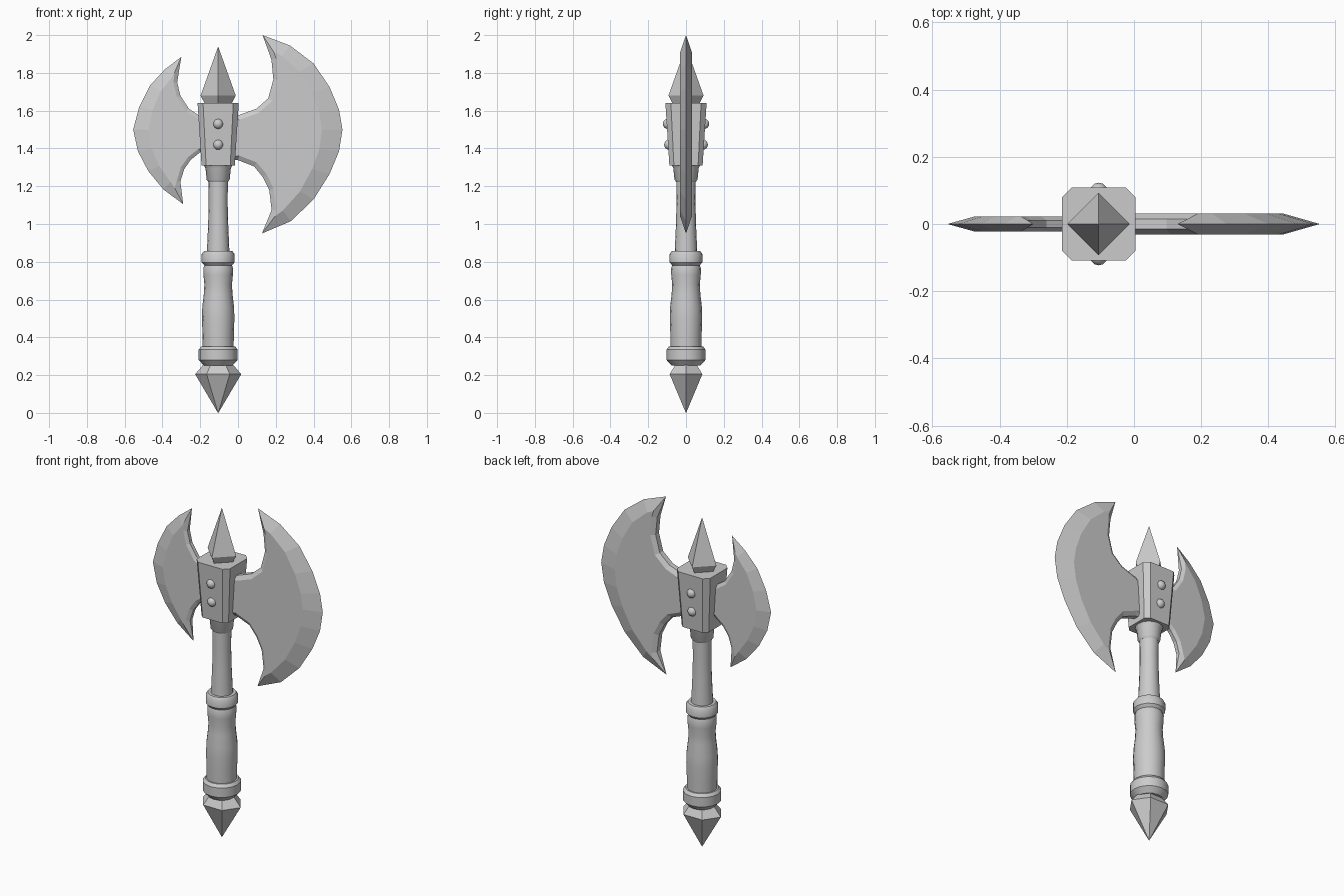
import bpy, bmesh, math
from mathutils import Vector

if "Cube" in bpy.data.objects:
    bpy.data.objects.remove(bpy.data.objects["Cube"])

AXIS = -0.105  # x position of the shaft


def finish(name, bm, smooth=None):
    bmesh.ops.recalc_face_normals(bm, faces=bm.faces)
    me = bpy.data.meshes.new(name)
    bm.to_mesh(me)
    bm.free()
    ob = bpy.data.objects.new(name, me)
    bpy.context.collection.objects.link(ob)
    if smooth:
        bpy.ops.object.select_all(action='DESELECT')
        ob.select_set(True)
        bpy.context.view_layer.objects.active = ob
        bpy.ops.object.shade_smooth_by_angle(angle=math.radians(smooth))
    return ob


def loft(name, rings, smooth=None):
    """Skin a stack of equal-length closed loops and cap both ends."""
    bm = bmesh.new()
    loops = [[bm.verts.new(p) for p in r] for r in rings]
    for a, b in zip(loops, loops[1:]):
        for i in range(len(a)):
            j = (i + 1) % len(a)
            bm.faces.new((a[i], a[j], b[j], b[i]))
    bm.faces.new(loops[0])
    bm.faces.new(loops[-1])
    bmesh.ops.remove_doubles(bm, verts=bm.verts, dist=0.0005)
    return finish(name, bm, smooth)


def lathe(name, profile, sides=16, ys=1.0, smooth=35):
    rings = [[(AXIS + r * math.cos(math.tau * i / sides),
               ys * r * math.sin(math.tau * i / sides), z)
              for i in range(sides)] for r, z in profile]
    return loft(name, rings, smooth)


# Handle, from the bottom up
lathe("pommel", [(0.001, 0), (0.122, 0.205), (0.075, 0.26)], 6, 0.82, None)
lathe("lower_collar", [(0.075, 0.25), (0.103, 0.28), (0.103, 0.335), (0.09, 0.352)])
lathe("grip", [(0.082, 0.34), (0.083, 0.42), (0.086, 0.5), (0.084, 0.56), (0.076, 0.63),
               (0.073, 0.68), (0.078, 0.73), (0.079, 0.765), (0.07, 0.79)])
lathe("middle_collar", [(0.07, 0.778), (0.087, 0.797), (0.087, 0.84), (0.076, 0.856)])
lathe("shaft", [(0.06, 0.84), (0.058, 0.89), (0.053, 1.0), (0.05, 1.12), (0.052, 1.25)])
lathe("upper_collar", [(0.052, 1.222), (0.061, 1.235), (0.067, 1.295), (0.076, 1.312)])


# Head block: tapered box with chamfered corners
def chamfered_square(h, c, z):
    k = h - c
    return [(AXIS + x, y, z) for x, y in
            ((h, -k), (h, k), (k, h), (-k, h), (-h, k), (-h, -k), (-k, -h), (k, -h))]


loft("head_block", [chamfered_square(0.088, 0.024, 1.31), chamfered_square(0.109, 0.029, 1.64)])

# Four-sided top spike
lathe("top_spike", [(0.07, 1.635), (0.093, 1.68), (0.001, 1.937)], 4, 1.0, None)

# Rivets on both faces of the head block
for side in (-1, 1):
    for n, z in enumerate((1.42, 1.53)):
        bm = bmesh.new()
        bmesh.ops.create_uvsphere(bm, u_segments=12, v_segments=8, radius=0.027)
        y = 0.088 + 0.021 * (z - 1.31) / 0.33
        bmesh.ops.translate(bm, verts=bm.verts, vec=(AXIS, side * (y - 0.006), z))
        finish(f"rivet_{'front' if side < 0 else 'back'}_{n}", bm, 60)


# Blades: sharp cutting edge and tips, narrow bevel along the concave edges
def blade(name, edge, concave, tips, centre, scale, half, bevel):
    outline = [Vector(p) for p in edge + concave]
    n, ne = len(outline), len(edge)
    area = sum(outline[i - 1].cross(outline[i]) for i in range(n))
    flat, rim = [], []
    for i, p in enumerate(outline):
        if i in (0, ne - 1):
            flat.append(Vector(tips[0 if i == 0 else 1]))
        elif i < ne:
            flat.append(Vector((centre[0] + (p.x - centre[0]) * scale[0],
                                centre[1] + (p.y - centre[1]) * scale[1])))
        else:
            t = (outline[(i + 1) % n] - outline[i - 1]).normalized()
            inward = Vector((-t.y, t.x)) * (1 if area > 0 else -1)
            flat.append(p + inward * bevel)
        rim.append(0.0 if i < ne else half * 0.5)
    loft(name, [[(p.x, -half, p.y) for p in flat],
                [(p.x, -r, p.y) for p, r in zip(outline, rim)],
                [(p.x, r, p.y) for p, r in zip(outline, rim)],
                [(p.x, half, p.y) for p in flat]])


blade("large_blade",
      [(.13, 2.0), (.275, 1.945), (.40, 1.85), (.485, 1.725), (.535, 1.605), (.553, 1.5),
       (.535, 1.385), (.485, 1.265), (.40, 1.13), (.28, 1.015), (.127, .95)],
      [(.178, 1.075), (.165, 1.18), (.13, 1.25), (.085, 1.305), (0, 1.338), (-.06, 1.345),
       (-.06, 1.565), (0, 1.575), (.097, 1.61), (.16, 1.665), (.187, 1.765), (.177, 1.87)],
      [(.19, 1.91), (.195, 1.04)], (.1, 1.48), (.76, .88), 0.031, 0.025)

blade("small_blade",
      [(-.30, 1.885), (-.385, 1.82), (-.465, 1.735), (-.523, 1.62), (-.555, 1.5),
       (-.53, 1.385), (-.475, 1.28), (-.395, 1.183), (-.29, 1.105)],
      [(-.305, 1.225), (-.285, 1.29), (-.25, 1.34), (-.2, 1.38), (-.15, 1.39),
       (-.15, 1.56), (-.2, 1.57), (-.26, 1.61), (-.305, 1.68), (-.322, 1.75)],
      [(-.335, 1.805), (-.335, 1.19)], (-.25, 1.49), (.74, .87), 0.022, 0.02)
